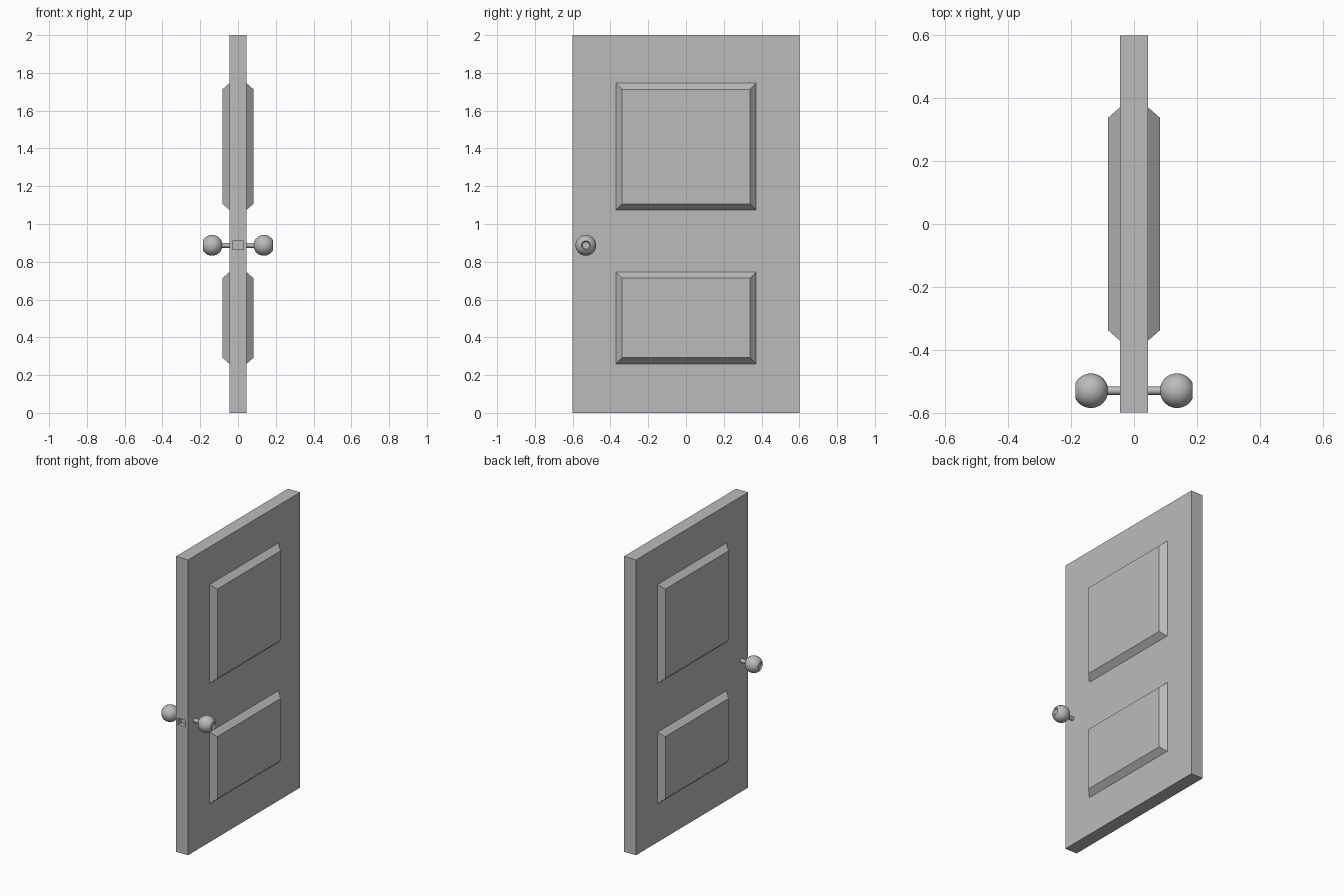
import bpy, bmesh
from math import sin, cos, pi, radians
from mathutils import Matrix, Vector

if "Cube" in bpy.data.objects:
    bpy.data.objects.remove(bpy.data.objects["Cube"])

# One plain grey for the whole door
grey = bpy.data.materials.new("plain grey")
grey.use_nodes = True
colour = (0.5, 0.5, 0.5, 1)
grey.diffuse_color = colour
grey.node_tree.nodes["Principled BSDF"].inputs["Base Color"].default_value = colour

HALF_THICK = 0.045
KNOB_Y, KNOB_Z = -0.53, 0.887


def finish(bm, name):
    bmesh.ops.recalc_face_normals(bm, faces=bm.faces)
    mesh = bpy.data.meshes.new(name)
    bm.to_mesh(mesh)
    bm.free()
    obj = bpy.data.objects.new(name, mesh)
    bpy.context.collection.objects.link(obj)
    mesh.materials.append(grey)
    bpy.ops.object.select_all(action="DESELECT")
    obj.select_set(True)
    bpy.context.view_layer.objects.active = obj
    bpy.ops.object.shade_smooth_by_angle(angle=radians(35))
    return obj


def box(bm, size, centre):
    matrix = Matrix.Translation(centre) @ Matrix.Diagonal((*size, 1))
    return bmesh.ops.create_cube(bm, size=1, matrix=matrix)["verts"]


# Door slab with a square latch recess in its front edge
bm = bmesh.new()
box(bm, (2 * HALF_THICK, 1.2, 2), (0, 0, 1))
bm.normal_update()
edge_face = min(bm.faces, key=lambda f: f.calc_center_median().y)
bmesh.ops.inset_region(bm, faces=[edge_face], thickness=0.01)
for v in edge_face.verts:
    v.co.x = 0.028 if v.co.x > 0 else -0.028
    v.co.z = KNOB_Z + (0.022 if v.co.z > 1 else -0.022)
pocket = bmesh.ops.extrude_discrete_faces(bm, faces=[edge_face])["faces"][0]
for v in pocket.verts:
    v.co.y += 0.03
finish(bm, "door_slab")


# Raised panels with sloping borders, on both sides
def raised_panel(name, side, z_low, z_high):
    bm = bmesh.new()
    base_x, top_x = side * (HALF_THICK - 0.005), side * 0.082
    verts = box(bm, (abs(top_x - base_x), 0.75, z_high - z_low),
                ((base_x + top_x) / 2, 0, (z_low + z_high) / 2))
    middle = (z_low + z_high) / 2
    for v in verts:
        if abs(v.co.x - top_x) < 0.001:
            v.co.y -= 0.037 if v.co.y > 0 else -0.037
            v.co.z -= 0.037 if v.co.z > middle else -0.037
    finish(bm, name)


# Knob: stem, round ball and dished outer end, turned about the x axis
def knob(name, side):
    radius, centre = 0.055, 0.137
    profile = [(0, 0.03), (0.013, 0.03)]
    steps = 14
    start, end = radians(166), radians(26)
    for i in range(steps + 1):
        a = start + (end - start) * i / steps
        profile.append((radius * sin(a), centre + radius * cos(a)))
    profile += [(0.019, 0.177), (0, 0.174)]
    bm = bmesh.new()
    verts = [bm.verts.new((side * x, r, 0)) for r, x in profile]
    edges = [bm.edges.new(pair) for pair in zip(verts, verts[1:])]
    bmesh.ops.spin(bm, geom=verts + edges, cent=(0, 0, 0), axis=(1, 0, 0),
                   angle=2 * pi, steps=32)
    bmesh.ops.remove_doubles(bm, verts=bm.verts, dist=0.0001)
    bmesh.ops.translate(bm, verts=bm.verts, vec=Vector((0, KNOB_Y, KNOB_Z)))
    finish(bm, name)


for label, side in (("left", 1), ("right", -1)):
    raised_panel(label + "_upper_panel", side, 1.07, 1.75)
    raised_panel(label + "_lower_panel", side, 0.255, 0.75)
    knob(label + "_knob", side)
